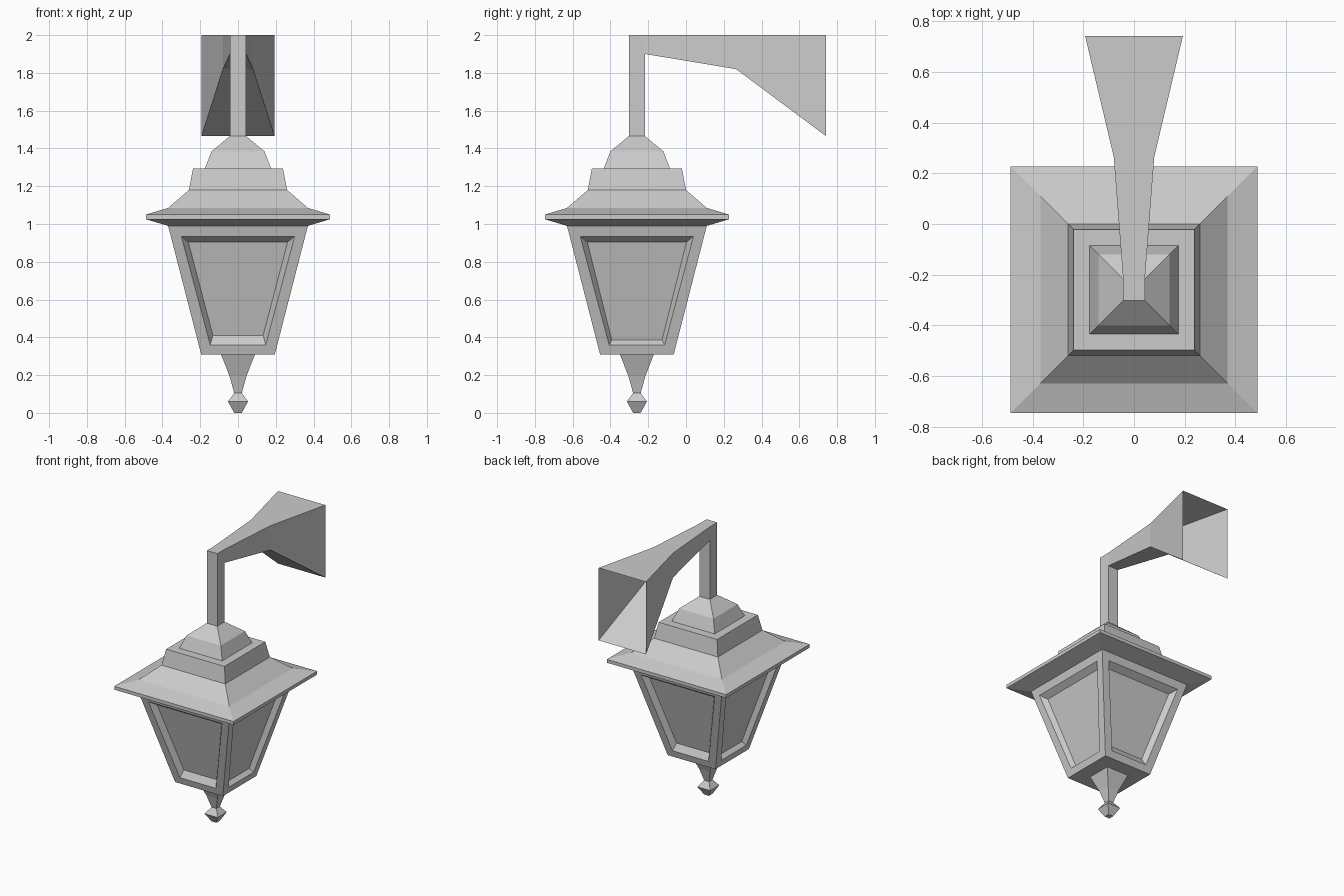
import bpy, bmesh
from mathutils import Matrix

if "Cube" in bpy.data.objects:
    bpy.data.objects.remove(bpy.data.objects["Cube"])

CY = -0.26  # lantern axis in y


def finish(name, bm):
    bmesh.ops.remove_doubles(bm, verts=bm.verts, dist=1e-4)
    bmesh.ops.recalc_face_normals(bm, faces=bm.faces)
    me = bpy.data.meshes.new(name)
    bm.to_mesh(me)
    bm.free()
    ob = bpy.data.objects.new(name, me)
    bpy.context.collection.objects.link(ob)
    return ob


def square_loft(name, profile):
    """Stack of square rings given as (half width, z), capped at both ends."""
    bm = bmesh.new()
    rings = [[bm.verts.new((sx * h, CY + sy * h, z))
              for sx, sy in ((-1, -1), (1, -1), (1, 1), (-1, 1))]
             for h, z in profile]
    for a, b in zip(rings, rings[1:]):
        for i in range(4):
            j = (i + 1) % 4
            bm.faces.new((a[i], a[j], b[j], b[i]))
    bm.faces.new(rings[0][::-1])
    bm.faces.new(rings[-1])
    return finish(name, bm)


# Finial below, eaves with stepped roof, and cap
square_loft("finial", [(0.02, 0), (0.053, 0.06), (0.02, 0.105),
                       (0.045, 0.195), (0.09, 0.31)])
square_loft("roof", [(0.37, 0.99), (0.487, 1.025), (0.487, 1.05), (0.37, 1.085),
                     (0.26, 1.18), (0.238, 1.295)])
square_loft("roof_cap", [(0.175, 1.295), (0.14, 1.385), (0.043, 1.465)])

# Tapered lantern body with a recessed pane on each of its four sides
Z0, Z1, H0, H1 = 0.31, 0.99, 0.195, 0.37


def wall(z):
    return H0 + (H1 - H0) * (z - Z0) / (Z1 - Z0)


bm = bmesh.new()
for k in range(4):
    depth, sill = ((0.04, 0.41), (0.035, 0.385))[k % 2]
    loops = []
    for zb, hb, zt, ht, d in ((Z0, H0, Z1, H1, 0),
                              (0.36, 0.147, 0.935, 0.30, 0),
                              (sill, 0.133, 0.905, 0.263, depth)):
        pts = ((-hb, zb), (hb, zb), (ht, zt), (-ht, zt))
        loops.append([bm.verts.new((x, -wall(z) + d, z)) for x, z in pts])
    for a, b in zip(loops, loops[1:]):
        for i in range(4):
            j = (i + 1) % 4
            bm.faces.new((a[i], a[j], b[j], b[i]))
    bm.faces.new(loops[-1])
    bmesh.ops.rotate(bm, verts=bm.verts, cent=(0, 0, 0),
                     matrix=Matrix.Rotation(1.5707963, 3, 'Z'))
for z, h in ((Z0, H0), (Z1, H1)):
    bm.faces.new([bm.verts.new((x * h, y * h, z))
                  for x, y in ((-1, -1), (1, -1), (1, 1), (-1, 1))])
bmesh.ops.translate(bm, verts=bm.verts, vec=(0, CY, 0))
finish("lantern_body", bm)

# Stem and flaring wall arm: side profile (y, z, half width), open at the wall
profile = [(-0.302, 1.465, 0.043), (-0.216, 1.465, 0.043), (-0.216, 1.90, 0.043),
           (0.265, 1.82, 0.08), (0.742, 1.465, 0.193), (0.742, 2.0, 0.193),
           (0.265, 2.0, 0.08), (-0.216, 2.0, 0.043), (-0.302, 2.0, 0.043)]
bm = bmesh.new()
left, right = [[bm.verts.new((s * w, y, z)) for y, z, w in profile] for s in (-1, 1)]
for side in (left, right):
    for idx in ((0, 1, 2, 7, 8), (2, 3, 6, 7), (3, 4, 5, 6)):
        bm.faces.new([side[i] for i in idx])
for i in range(9):
    if i != 4:  # wall end stays open
        j = (i + 1) % 9
        bm.faces.new((left[i], left[j], right[j], right[i]))
finish("wall_arm", bm)
